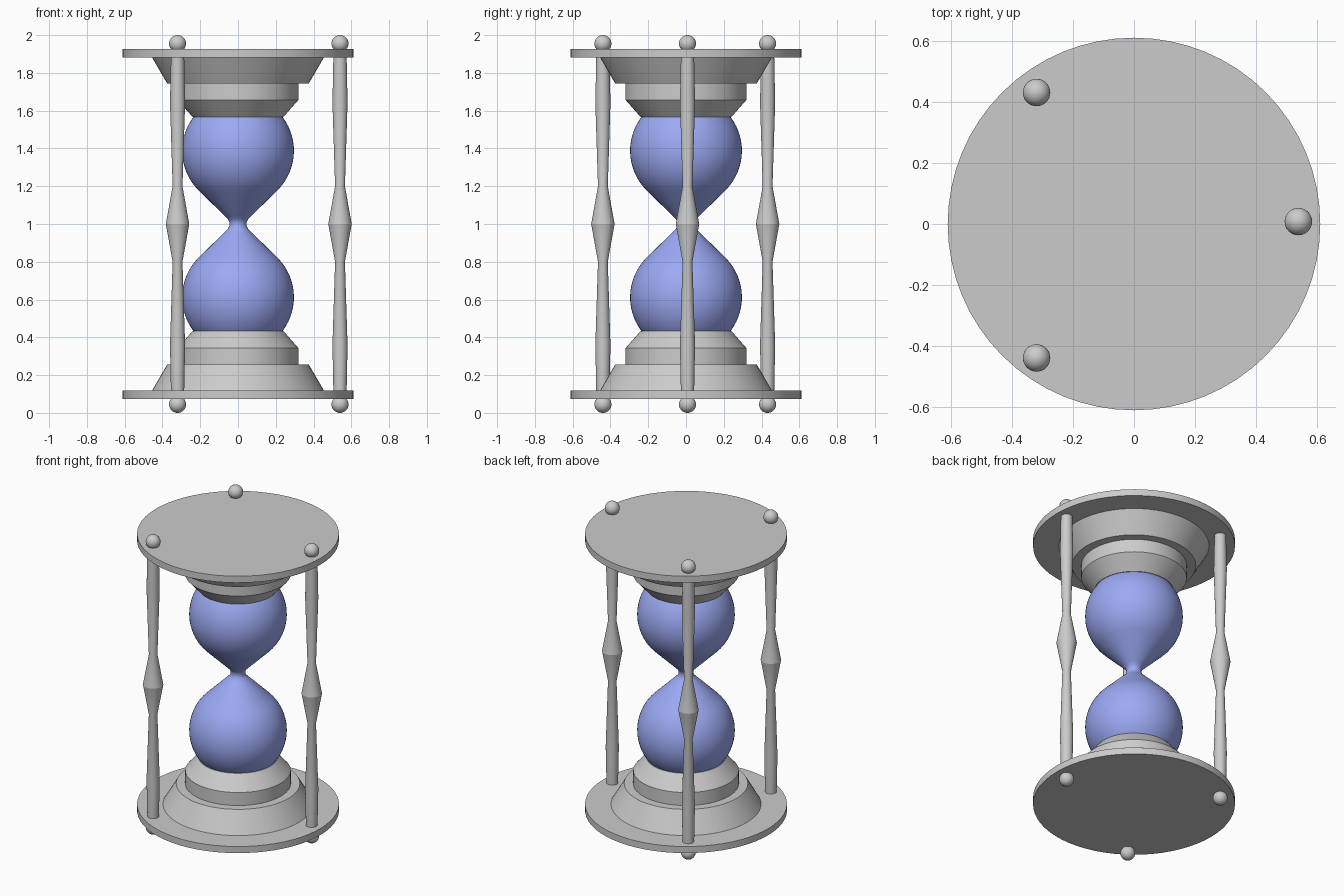
import bpy, bmesh
from math import sin, cos, pi, radians

if "Cube" in bpy.data.objects:
    bpy.data.objects.remove(bpy.data.objects["Cube"])


def lathe(name, profile, x=0, y=0, sides=64, angle=30, mat=None):
    """Revolve (radius, z) points about a vertical axis at x, y."""
    bm = bmesh.new()
    verts = [bm.verts.new((r, 0, z)) for r, z in profile]
    edges = [bm.edges.new(p) for p in zip(verts, verts[1:])]
    bmesh.ops.spin(bm, geom=verts + edges, cent=(0, 0, 0), axis=(0, 0, 1),
                   angle=2 * pi, steps=sides, use_merge=True)
    bmesh.ops.remove_doubles(bm, verts=bm.verts, dist=1e-5)
    bmesh.ops.recalc_face_normals(bm, faces=bm.faces)
    mesh = bpy.data.meshes.new(name)
    bm.to_mesh(mesh)
    bm.free()
    ob = bpy.data.objects.new(name, mesh)
    ob.location = (x, y, 0)
    bpy.context.collection.objects.link(ob)
    if mat:
        mesh.materials.append(mat)
    bpy.ops.object.select_all(action='DESELECT')
    ob.select_set(True)
    bpy.context.view_layer.objects.active = ob
    bpy.ops.object.shade_smooth_by_angle(angle=radians(angle))
    return ob


def flip(profile):
    """Mirror a profile about the mid height z = 1."""
    return [(r, 2 - z) for r, z in reversed(profile)]


# End plates, stepped bases and collars, mirrored top and bottom
parts = {
    "plate": [(0, 0.074), (0.612, 0.074), (0.612, 0.118), (0, 0.118)],
    "base_cone": [(0, 0.118), (0.455, 0.118), (0.375, 0.256), (0, 0.256)],
    "collar": [(0, 0.256), (0.32, 0.256), (0.32, 0.343), (0.24, 0.434), (0, 0.434)],
}
for name, prof in parts.items():
    lathe("bottom_" + name, prof)
    lathe("top_" + name, flip(prof))

# Glass: spherical bulb running into a 45 degree cone and a narrow neck
blue = bpy.data.materials.new("blue_glass")
blue.diffuse_color = (0.33, 0.40, 0.90, 1)
blue.use_nodes = True
blue.node_tree.nodes["Principled BSDF"].inputs["Base Color"].default_value = blue.diffuse_color
R, CZ = 0.296, 0.612
half = [(0, 0.40)]
for i in range(17):
    a = radians(-43 + i * 88 / 16)
    half.append((R * cos(a), CZ + R * sin(a)))
half += [(0.068, 0.96), (0.053, 0.975), (0.046, 0.99)]
lathe("glass", half + flip(half), mat=blue)

# Turned posts with a diamond-shaped waist, and ball feet at both ends
post = [(0, 0.11), (0.035, 0.11), (0.040, 0.36), (0.026, 0.80), (0.062, 1.0)]
post += flip(post)[1:]
ball = [(0.045 * sin(pi * i / 16), 0.045 - 0.045 * cos(pi * i / 16)) for i in range(17)]
for n, (x, y) in enumerate([(0.54, 0.008), (-0.32, 0.432), (-0.32, -0.44)], 1):
    lathe(f"post_{n}", post, x, y, 32, 15)
    lathe(f"bottom_ball_{n}", ball, x, y, 32)
    lathe(f"top_ball_{n}", flip(ball), x, y, 32)
